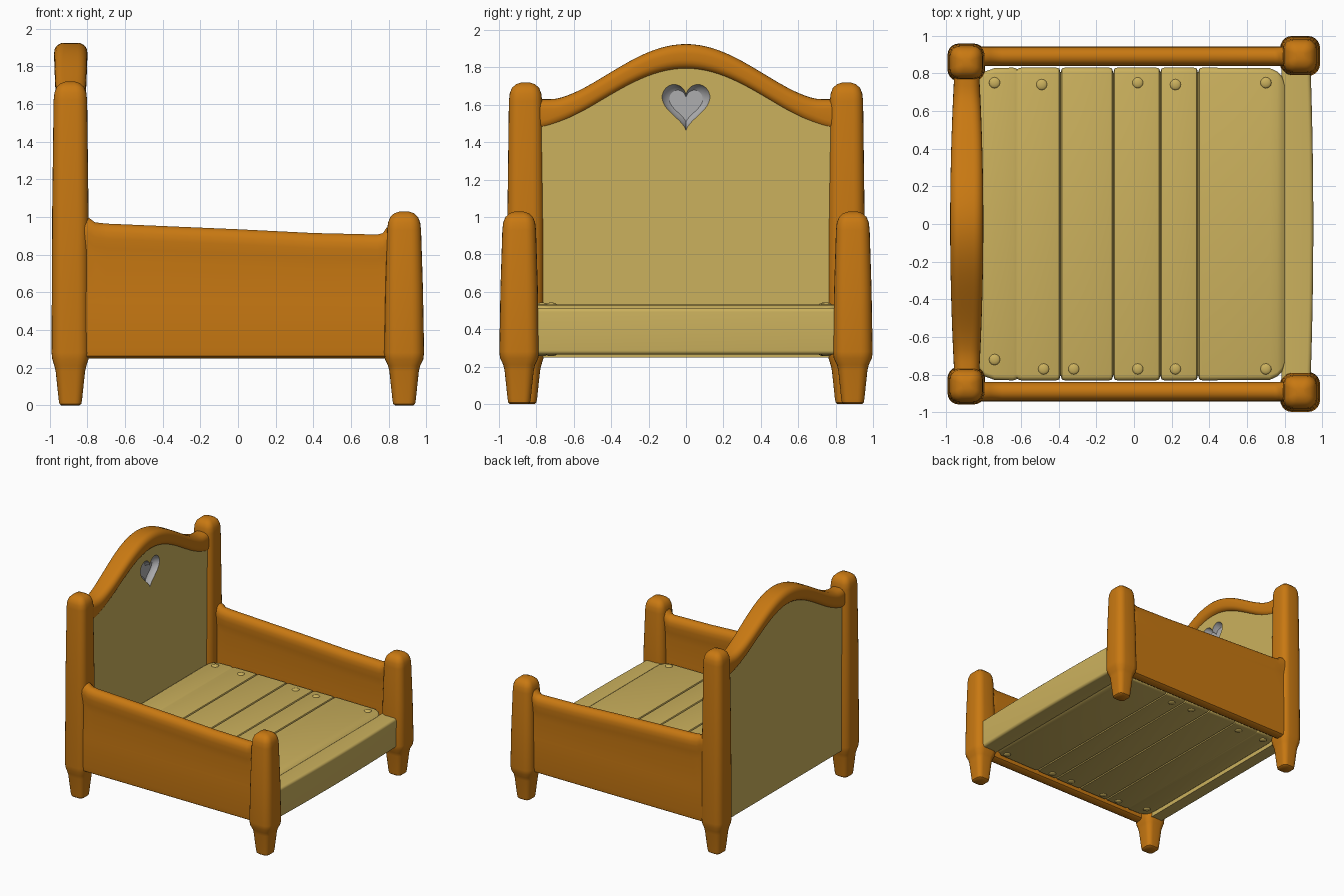
import bpy, bmesh, math
from mathutils import Matrix

if "Cube" in bpy.data.objects:
    bpy.data.objects.remove(bpy.data.objects["Cube"])


def material(name, rgb):
    m = bpy.data.materials.new(name)
    m.diffuse_color = (*rgb, 1)
    m.use_nodes = True
    m.node_tree.nodes["Principled BSDF"].inputs["Base Color"].default_value = m.diffuse_color
    return m


ORANGE = material("orange wood", (0.58, 0.19, 0.006))
TAN = material("pale wood", (0.60, 0.44, 0.11))
GREY = material("grey inset", (0.42, 0.42, 0.43))


def finish(name, bm, mats, index=0, angle=40):
    bmesh.ops.recalc_face_normals(bm, faces=bm.faces)
    for f in bm.faces:
        f.material_index = index
    me = bpy.data.meshes.new(name)
    bm.to_mesh(me)
    bm.free()
    ob = bpy.data.objects.new(name, me)
    bpy.context.collection.objects.link(ob)
    for m in mats:
        me.materials.append(m)
    smooth(ob, angle)
    return ob


def smooth(ob, angle=40):
    bpy.ops.object.select_all(action='DESELECT')
    ob.select_set(True)
    bpy.context.view_layer.objects.active = ob
    bpy.ops.object.shade_smooth_by_angle(angle=math.radians(angle))


def loft(name, rings, mats, index=0, angle=40):
    """Skin a list of equal closed rings and cap both ends."""
    bm = bmesh.new()
    vs = [[bm.verts.new(p) for p in r] for r in rings]
    n = len(vs[0])
    for a, b in zip(vs, vs[1:]):
        for i in range(n):
            j = (i + 1) % n
            bm.faces.new((a[i], a[j], b[j], b[i]))
    bm.faces.new(vs[0])
    bm.faces.new(vs[-1])
    return finish(name, bm, mats, index, angle)


def rounded(a, b, r, n=5):
    """Rounded rectangle, half sizes a and b, corner radius r."""
    pts = []
    for k, (sx, sy) in enumerate(((1, 1), (-1, 1), (-1, -1), (1, -1))):
        for i in range(n + 1):
            t = math.pi / 2 * (k + i / n)
            pts.append((sx * (a - r) + r * math.cos(t), sy * (b - r) + r * math.sin(t)))
    return pts


def lerp(table, x):
    for (x0, y0), (x1, y1) in zip(table, table[1:]):
        if x <= x1:
            return y0 + (y1 - y0) * max(0, (x - x0) / (x1 - x0))
    return table[-1][1]


# Corner posts with tapered feet
def post(name, cx, cy, height, wide, top):
    prof = [(0, .048), (.008, .058), (.03, .062), (.18, .078), (.21, .085), (.245, wide - .004),
            (.28, wide), (height * .6, (wide + top) / 2 + .002), (height - .1, top),
            (height - .06, top * .95), (height - .03, top * .82), (height - .01, top * .58),
            (height, top * .25)]
    loft(name, [[(cx + u, cy + v, z) for u, v in rounded(h, h, h * .6)] for z, h in prof], [ORANGE])


# Side rails: thicker rounded top edge, sloping down towards the foot
RAIL_TOP = [(-.85, 1.0), (-.79, .995), (-.76, .972), (-.7, .965), (0, .935), (.4, .915),
            (.74, .907), (.77, .915), (.79, .945), (.86, .96)]


def rail(name, s):
    rings = []
    for x, top in RAIL_TOP:
        half = [(.02, .248), (.042, .262), (.047, .3), (.046, .55), (.041, top - .19), (.047, top - .13),
                (.052, top - .08), (.05, top - .045), (.038, top - .017), (.015, top)]
        sec = half + [(-u, z) for u, z in reversed(half)]
        rings.append([(x, s * .89 + u, z) for u, z in sec])
    loft(name, rings, [ORANGE])


for side, s in (("left", 1), ("right", -1)):
    post("head_post_" + side, -.89, s * .858, 1.72, .1, .089)
    post("foot_post_" + side, .882, s * .892, 1.03, .106, .09)
    rail("side_rail_" + side, s)


# Headboard arch curves
def bump(y, w):
    return (.5 + .5 * math.cos(math.pi * min(abs(y) / w, 1))) ** .8


def outer(y):
    return 1.63 + .295 * bump(y, .72)


def inner(y):
    return 1.46 + .33 * bump(y, .8)


rings = []
for i in range(49):
    y = -.8 + 1.6 * i / 48
    zc, h = (outer(y) + inner(y)) / 2, (outer(y) - inner(y)) / 2
    w = .066 + .022 * (1 - (y / .8) ** 2)
    rings.append([(-.888 + u, y, zc + v) for u, v in rounded(w, h, min(w, h) * .75)])
loft("headboard_arch", rings, [ORANGE])

# Headboard panel
rings = []
for i in range(33):
    y = -.8 + 1.6 * i / 32
    top = inner(y) + .05
    rings.append([(-.935, y, .25), (-.83, y, .25), (-.83, y, top), (-.935, y, top)])
panel = loft("headboard_panel", rings, [TAN, GREY])

# Heart-shaped dish carved in the front of the panel
heart = []
for i in range(48):
    t = 2 * math.pi * (i + .5) / 48
    heart.append((.0080 * 16 * math.sin(t) ** 3,
                  .0086 * (13 * math.cos(t) - 5 * math.cos(2 * t) - 2 * math.cos(3 * t) - math.cos(4 * t))))
cutter = loft("heart_cutter", [[(x, s * u, 1.607 + s * v) for u, v in heart]
                               for x, s in ((-.81, 1.06), (-.83, 1.0), (-.86, .88), (-.875, .7))],
              [TAN, GREY], 1)
cutter.hide_render = True
mod = panel.modifiers.new("heart", 'BOOLEAN')
mod.operation = 'DIFFERENCE'
mod.solver = 'EXACT'
mod.object = cutter
bpy.ops.object.select_all(action='DESELECT')
bpy.context.view_layer.objects.active = panel
panel.select_set(True)
bpy.ops.object.modifier_apply(modifier="heart")
bpy.data.objects.remove(cutter)
smooth(panel, 30)

# Plank bed: one slab with grooves between the boards
st = [(-.83, .75, .115), (-.815, .785, .124), (-.79, .81, .13), (-.74, .828, .132)]
for x, d in ((-.62, .004), (-.39, .014), (-.11, .014), (.14, .012), (.34, .014)):
    st += [(x - .022, .83, .133), (x - .007, .826, .13), (x, .83 - 2 * d, .133 - d),
           (x + .007, .826, .13), (x + .022, .83, .133)]
st += [(.72, .828, .132), (.76, .81, .13), (.785, .785, .125), (.8, .75, .115)]
loft("plank_bed", [[(x, u, .4 + v) for u, v in rounded(w, h, .025, 4)] for x, w, h in st], [TAN], angle=35)

# Low board across the foot end
rings = []
for i in range(13):
    y = -.82 + 1.64 * i / 12
    w = .078 + .007 * (1 - (y / .82) ** 2)
    rings.append([(.782 + w + u, y, .39 + v) for u, v in rounded(w, .125, .022)])
loft("foot_board", rings, [TAN])

# Wooden pegs at the board ends, above and below
for k, z in enumerate((.531, .268)):
    for x, y in ((-.74, .75), (-.49, .74), (.02, .75), (.22, .74), (.7, .75), (-.74, -.72),
                 (-.48, -.77), (-.32, -.77), (.02, -.77), (.22, -.77), (.7, -.77)):
        bm = bmesh.new()
        bmesh.ops.create_uvsphere(bm, u_segments=12, v_segments=8, radius=.03)
        bmesh.ops.transform(bm, matrix=Matrix.Translation((x, y, z)) @ Matrix.Diagonal((1, 1, .4, 1)),
                            verts=bm.verts)
        finish("peg", bm, [TAN], angle=60)
